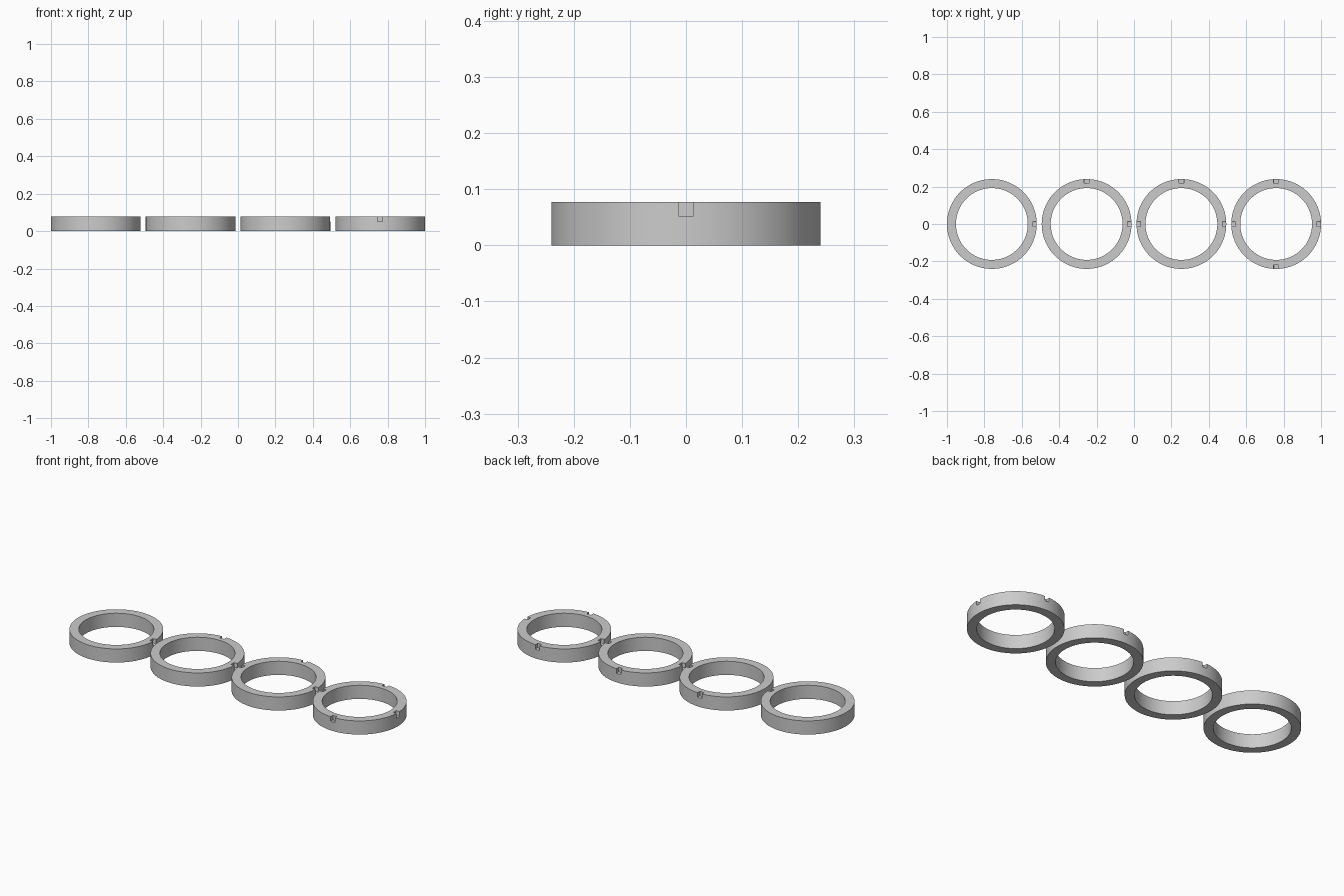
import bpy, bmesh, math
from mathutils import Matrix, Vector

old = bpy.data.objects.get("Cube")
if old:
    bpy.data.objects.remove(old, do_unlink=True)

OUTER, INNER, HEIGHT = 0.24, 0.192, 0.077
SPACING = 0.5067
NOTCH_WIDTH, NOTCH_DEPTH, NOTCH_DROP = 0.027, 0.021, 0.026
SEGMENTS = 128

grey = bpy.data.materials.new("plain grey")
grey.use_nodes = True
colour = (0.6, 0.6, 0.6, 1)
grey.diffuse_color = colour
grey.node_tree.nodes["Principled BSDF"].inputs["Base Color"].default_value = colour


def to_object(name, bm):
    bmesh.ops.recalc_face_normals(bm, faces=bm.faces)
    mesh = bpy.data.meshes.new(name)
    bm.to_mesh(mesh)
    bm.free()
    mesh.materials.append(grey)
    obj = bpy.data.objects.new(name, mesh)
    bpy.context.collection.objects.link(obj)
    return obj


def make_ring(name):
    # Rectangular section spun around the vertical axis
    bm = bmesh.new()
    section = [(INNER, 0), (OUTER, 0), (OUTER, HEIGHT), (INNER, HEIGHT)]
    verts = [bm.verts.new((x, 0, z)) for x, z in section]
    edges = [bm.edges.new((verts[i - 1], verts[i])) for i in range(len(verts))]
    bmesh.ops.spin(bm, geom=verts + edges, cent=(0, 0, 0), axis=(0, 0, 1),
                   angle=math.tau, steps=SEGMENTS)
    bmesh.ops.remove_doubles(bm, verts=bm.verts, dist=0.0001)
    return to_object(name, bm)


def make_cutter(name, angles):
    # One open-topped block per notch, with softened lower corners
    bm = bmesh.new()
    length, tall = 0.05, 0.05
    for angle in angles:
        made = bmesh.ops.create_cube(bm, size=1)["verts"]
        centre = Vector((OUTER - NOTCH_DEPTH + length / 2, 0,
                         HEIGHT - NOTCH_DROP + tall / 2))
        place = (Matrix.Rotation(math.radians(angle), 4, "Z")
                 @ Matrix.Translation(centre)
                 @ Matrix.Diagonal((length, NOTCH_WIDTH, tall, 1)))
        lower = {e for v in made for e in v.link_edges
                 if all(w.co.z < 0 for w in e.verts)
                 and e.verts[0].co.y * e.verts[1].co.y > 0}
        bmesh.ops.transform(bm, matrix=place, verts=made)
        bmesh.ops.bevel(bm, geom=list(lower), offset=0.003, segments=3,
                        profile=0.5, affect="EDGES")
    cutter = to_object(name, bm)
    cutter.hide_render = True
    return cutter


# Notch directions in degrees, one list per ring from right to left
notches = [[0], [0, 90], [0, 90, 180], [0, 90, 180, 270]]

for i, angles in enumerate(notches):
    ring = make_ring(f"notched_ring_{i + 1}")
    cutter = make_cutter("notch_cutter", angles)
    cut = ring.modifiers.new("notches", "BOOLEAN")
    cut.operation = "DIFFERENCE"
    cut.solver = "EXACT"
    cut.object = cutter
    bpy.ops.object.select_all(action="DESELECT")
    ring.select_set(True)
    bpy.context.view_layer.objects.active = ring
    bpy.ops.object.modifier_apply(modifier=cut.name)
    bpy.data.objects.remove(cutter, do_unlink=True)
    bpy.ops.object.shade_smooth_by_angle(angle=math.radians(30))
    ring.location.x = (i - 1.5) * SPACING
